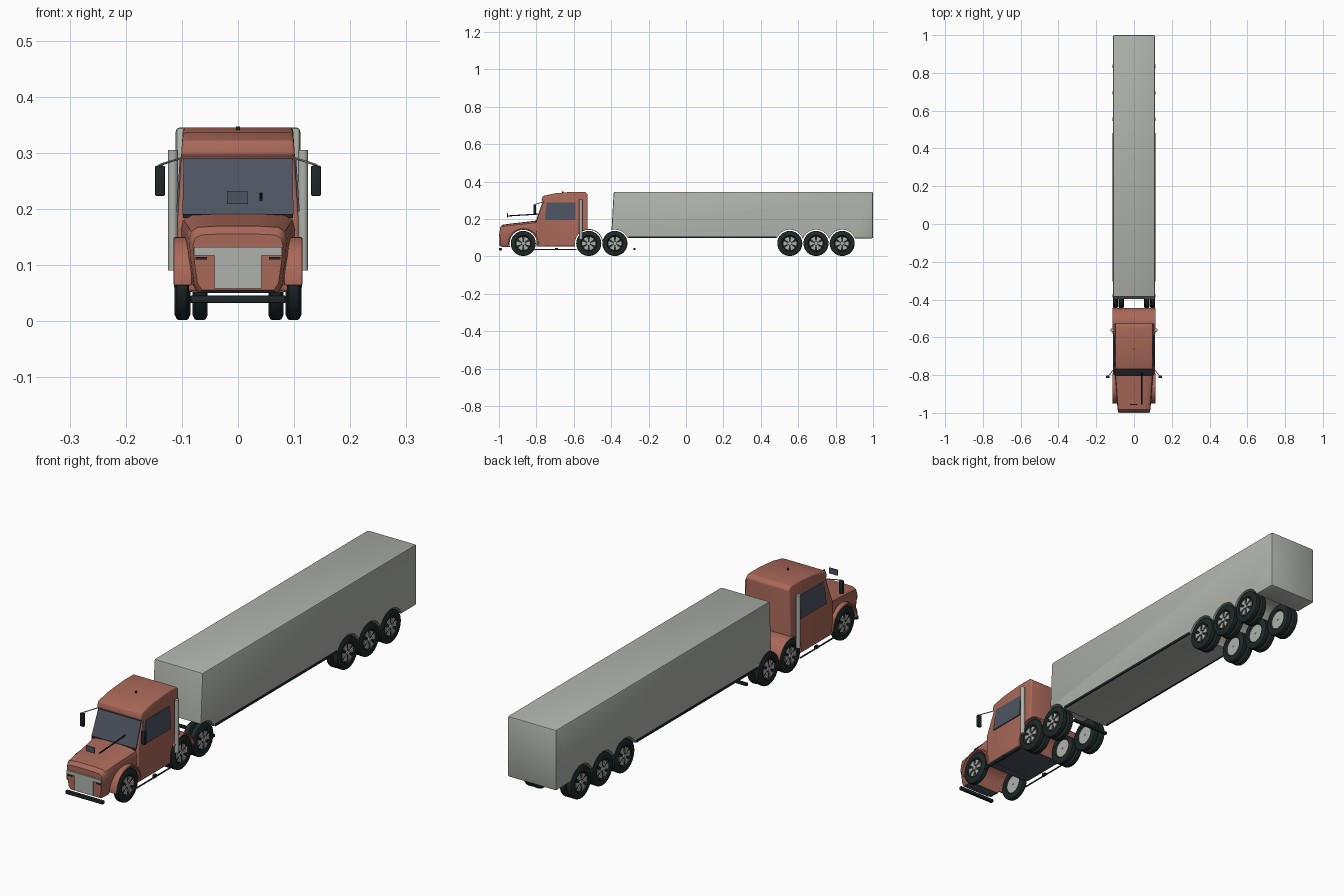
import bpy, bmesh, math
from mathutils import Vector

if "Cube" in bpy.data.objects:
    bpy.data.objects.remove(bpy.data.objects["Cube"])


def material(name, rgb):
    m = bpy.data.materials.new(name)
    m.diffuse_color = (*rgb, 1)
    m.use_nodes = True
    m.node_tree.nodes["Principled BSDF"].inputs["Base Color"].default_value = m.diffuse_color
    return m


RED = material("brick red paint", (0.40, 0.14, 0.10))
GREY = material("pale grey", (0.43, 0.45, 0.41))
GLASS = material("dark glass", (0.075, 0.09, 0.12))
BLACK = material("black rubber", (0.013, 0.021, 0.021))

AXLE_Z, WHEEL_R, ARCH_R = 0.069, 0.067, 0.074
FRONT_Y, DRIVE_Y, TRAILER_Y = -0.87, (-0.52, -0.38), (0.555, 0.695, 0.835)


def build(name, verts, faces, *mats):
    me = bpy.data.meshes.new(name)
    me.from_pydata([tuple(v) for v in verts], [], faces)
    bm = bmesh.new()
    bm.from_mesh(me)
    bmesh.ops.recalc_face_normals(bm, faces=bm.faces)
    bm.to_mesh(me)
    bm.free()
    ob = bpy.data.objects.new(name, me)
    bpy.context.collection.objects.link(ob)
    for m in mats:
        me.materials.append(m)
    return ob


def loft(name, rings, *mats, closed=False):
    """Skin equal-length rings; cap the ends unless they close on themselves."""
    n, k = len(rings[0]), len(rings)
    verts = [v for r in rings for v in r]
    faces = []
    for i in range(k if closed else k - 1):
        a, b = i * n, ((i + 1) % k) * n
        faces += [(a + j, a + (j + 1) % n, b + (j + 1) % n, b + j) for j in range(n)]
    if not closed:
        faces += [tuple(range(n)), tuple(range((k - 1) * n, k * n))]
    return build(name, verts, faces, *mats)


def box(name, x, y, z, mat):
    rings = [[(a, y[0], z[0]), (a, y[1], z[0]), (a, y[1], z[1]), (a, y[0], z[1])] for a in x]
    return loft(name, rings, mat)


def rod(name, p, q, r, mat, n=12):
    p, q = Vector(p), Vector(q)
    rot = (q - p).to_track_quat('Z', 'Y')
    ang = [2 * math.pi * i / n for i in range(n)]
    rings = [[c + rot @ Vector((r * math.cos(a), r * math.sin(a), 0)) for a in ang] for c in (p, q)]
    return smooth(loft(name, rings, mat))


def activate(ob):
    bpy.ops.object.select_all(action='DESELECT')
    ob.select_set(True)
    bpy.context.view_layer.objects.active = ob


def smooth(ob):
    activate(ob)
    bpy.ops.object.shade_smooth_by_angle(angle=math.radians(35))
    return ob


def bevel(ob, width, segments=3):
    m = ob.modifiers.new("bevel", 'BEVEL')
    m.width, m.segments, m.limit_method = width, segments, 'ANGLE'
    m.angle_limit = math.radians(35)
    activate(ob)
    bpy.ops.object.modifier_apply(modifier=m.name)
    return smooth(ob)


def cut_arches(ob, ys):
    for y in ys:
        c = rod("arch_cutter", (-0.2, y, AXLE_Z), (0.2, y, AXLE_Z), ARCH_R, ob.data.materials[0], 40)
        c.hide_render = True
        m = ob.modifiers.new("arch", 'BOOLEAN')
        m.operation, m.object, m.solver = 'DIFFERENCE', c, 'EXACT'
        activate(ob)
        bpy.ops.object.modifier_apply(modifier=m.name)
        bpy.data.objects.remove(c)
    return smooth(ob)


def paint_underside(ob):
    ob.data.materials.append(GLASS)
    for p in ob.data.polygons:
        if p.normal.z < -0.8 and p.center.z < 0.06:
            p.material_index = 1


def arc_band(name, y, x0, x1, r0, r1, a0, a1, n=20):
    rings = []
    for i in range(n + 1):
        a = math.radians(a0 + (a1 - a0) * i / n)
        c, s = math.cos(a), math.sin(a)
        rings.append([(x, y + r * c, AXLE_Z + r * s)
                      for x, r in ((x0, r0), (x1, r0), (x1, r1), (x0, r1))])
    return smooth(loft(name, rings, RED))


def wheel(name, side, y, x0, x1):
    """Tyre with a recessed rim on both faces and six spoke plates outside."""
    prof = [(x0 + .005, .003), (x0 + .005, .038), (x0, .043), (x0, .058), (x0 + .004, WHEEL_R - .001),
            (x0 + .007, WHEEL_R), (x1 - .007, WHEEL_R), (x1 - .004, WHEEL_R - .001),
            (x1, .058), (x1, .043), (x1 - .005, .038), (x1 - .005, .003)]
    n = 32
    rings = []
    for i in range(n):
        a = 2 * math.pi * i / n
        rings.append([(side * x, y + r * math.cos(a), AXLE_Z + r * math.sin(a)) for x, r in prof])
    ob = loft(name, rings, BLACK, GREY, closed=True)
    for p in ob.data.polygons:
        r = math.hypot(p.center.y - y, p.center.z - AXLE_Z)
        if r < 0.03 and abs(p.center.x) < (x0 + x1) / 2:
            p.material_index = 1
    smooth(ob)
    if x1 > 0.1:
        verts, faces = [], []
        for s in range(6):
            a = s * math.pi / 3
            for x in (x1 - .006, x1 - .001):
                for r, w in ((.012, .30), (.037, .33)):
                    for t in (-w, w):
                        verts.append((side * x, y + r * math.cos(a + t), AXLE_Z + r * math.sin(a + t)))
            faces += [tuple(s * 8 + i for i in f) for f in
                      ((0, 1, 3, 2), (4, 5, 7, 6), (0, 1, 5, 4), (2, 3, 7, 6), (0, 2, 6, 4), (1, 3, 7, 5))]
        build(name + "_spokes", verts, faces, GREY)
        rod(name + "_cap", (side * (x1 - .006), y, AXLE_Z), (side * (x1 + .001), y, AXLE_Z), .009, GREY)


# Trailer box with wheel arches, plus its dark lower rails
trailer = bevel(box("trailer_box", (-.111, .111), (-.40, 1.0), (.099, .345), GREY), 0.007, 2)
for v in trailer.data.vertices:  # round the upper front nose
    if v.co.y < -0.38 and v.co.z > 0.33:
        v.co.y += 0.013
    if v.co.y > 0.9 and v.co.z < 0.12:
        v.co.z -= 0.003
cut_arches(trailer, (DRIVE_Y[1], *TRAILER_Y))
for s in (-1, 1):
    box("trailer_rail", (s * .106, s * .1125), (-.305, .482), (.097, .107), BLACK)

# Hood: rounded sections swept back from the nose
half = [(.80, 0), (.90, .12), (.97, .5), (1, .80), (.96, .92), (.82, .985), (.45, 1.0)]
shape = half + [(-x, z) for x, z in reversed(half)]
sections = [(-.995, .080, .055, .155), (-.982, .087, .050, .169), (-.93, .091, .050, .176),
            (-.86, .096, .050, .184), (-.77, .104, .052, .195)]
hood = loft("hood", [[(x * w, y, z0 + z * (z1 - z0)) for x, z in shape]
                     for y, w, z0, z1 in sections], RED)
cut_arches(hood, (FRONT_Y,))
paint_underside(hood)


# Cab: side profile spanning a width that narrows toward the roof
def cab_half(z):
    return 0.109 - 0.011 * max(0, (z - 0.18) / 0.165)


profile = [(-.80, .053), (-.80, .186), (-.764, .29), (-.773, .297), (-.767, .322), (-.70, .337),
           (-.61, .345), (-.54, .345), (-.526, .333), (-.526, .053)]
cab = loft("cab", [[(s * cab_half(z), y, z) for y, z in profile] for s in (-1, 1)], RED)
bevel(cab, 0.007)
cut_arches(cab, DRIVE_Y[:1])
paint_underside(cab)

# Glass: windscreen and side windows as thin plates
loft("windscreen", [[(s * .099, -.803, .189), (s * .097, -.767, .290),
                     (s * .097, -.762, .290), (s * .099, -.798, .189)] for s in (-1, 1)], GLASS)
for s in (-1, 1):
    corners = [(-.755, .195), (-.59, .195), (-.59, .287), (-.745, .287)]
    loft("side_window", [[(s * (cab_half(z) + d), y, z) for y, z in corners] for d in (-.003, .002)], GLASS)
box("windscreen_sill", (-.098, .098), (-.806, -.795), (.184, .191), BLACK)

# Fenders over the front wheels and the deck over the drive wheels
for s in (-1, 1):
    bevel(arc_band("front_fender", FRONT_Y, s * .082, s * .115, .073, .081, -4, 184), 0.003, 2)
arc_band("rear_deck", DRIVE_Y[0], -.115, .115, .073, .077, 8, 140)

# Grille, bumper bars and low side bars
box("grille_upper", (-.078, .078), (-1.0, -.985), (.117, .132), GREY)
box("grille_lower", (-.042, .042), (-1.0, -.985), (.058, .118), GREY)
for s in (-1, 1):
    box("headlamp_slot", (s * .055, s * .076), (-.999, -.985), (.110, .114), BLACK)
    rod("side_bar", (s * .108, -.81, .036), (s * .108, -.585, .036), .003, BLACK)
    box("side_step", (s * .102, s * .112), (-.70, -.685), (.034, .046), BLACK)
bevel(box("front_bumper", (-.085, .085), (-.999, -.985), (.032, .046), BLACK), .003, 2)
box("rear_bar", (-.085, .085), (-.281, -.270), (.034, .044), BLACK)

# Exhaust stacks and mirrors
for s in (-1, 1):
    rod("exhaust_stack", (s * .116, -.562, .09), (s * .116, -.562, .305), .009, GREY, 16)
    rod("mirror_arm", (s * .097, -.757, .292), (s * .140, -.81, .278), .002, GREY, 8)
    bevel(box("mirror", (s * .130, s * .148), (-.816, -.803), (.223, .277), BLACK), .003, 2)

# Small fittings: hood rod, sensor plate and roof marker
rod("hood_rod", (.041, -.955, .216), (.041, -.79, .226), .003, BLACK, 8)
box("sensor_plate", (-.020, .018), (-.957, -.953), (.209, .232), GLASS)
rod("roof_marker", (0, -.66, .338), (0, -.66, .347), .004, BLACK)

# Wheels: single in front, doubled on the other axles
for s in (-1, 1):
    wheel("front_wheel", s, FRONT_Y, .087, .113)
    for y in DRIVE_Y + TRAILER_Y:
        wheel("outer_wheel", s, y, .085, .112)
        wheel("inner_wheel", s, y, .054, .081)
